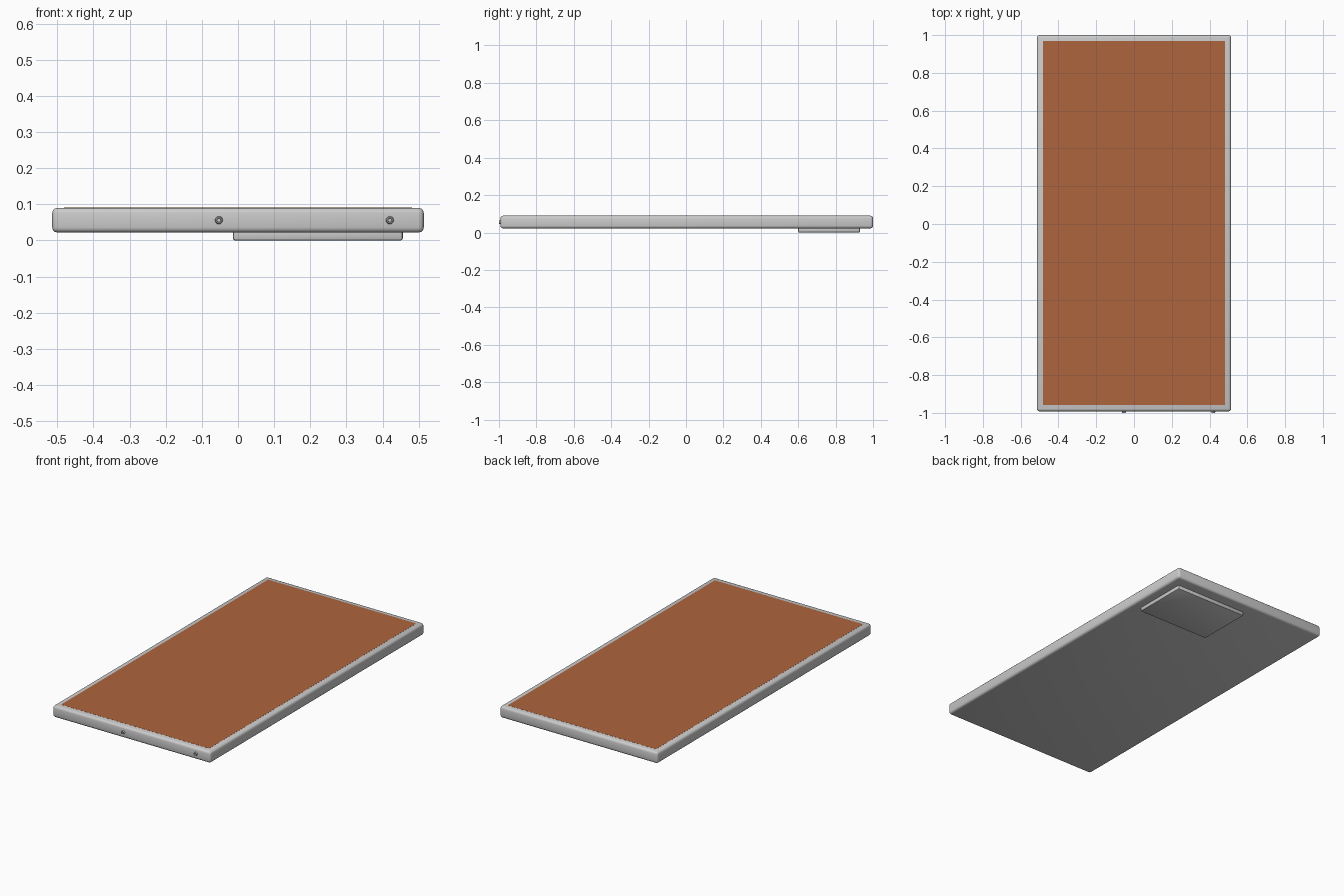
import bpy, bmesh
from math import pi, cos, sin

if "Cube" in bpy.data.objects:
    bpy.data.objects.remove(bpy.data.objects["Cube"])


def box(name, lo, hi, bevel=0.0, segments=3):
    """Axis-aligned box between two corners, with rounded edges."""
    bm = bmesh.new()
    bmesh.ops.create_cube(bm, size=1)
    for v in bm.verts:
        v.co = [(a + b) / 2 + c * (b - a) for a, b, c in zip(lo, hi, v.co)]
    if bevel:
        bmesh.ops.bevel(bm, geom=bm.edges[:], offset=bevel, segments=segments,
                        profile=0.5, affect='EDGES')
    return finish(name, bm)


def finish(name, bm):
    bmesh.ops.recalc_face_normals(bm, faces=bm.faces[:])
    mesh = bpy.data.meshes.new(name)
    bm.to_mesh(mesh)
    bm.free()
    obj = bpy.data.objects.new(name, mesh)
    bpy.context.collection.objects.link(obj)
    bpy.context.view_layer.objects.active = obj
    bpy.ops.object.select_all(action='DESELECT')
    obj.select_set(True)
    bpy.ops.object.shade_smooth_by_angle(angle=pi / 6)
    return obj


def screw(name, x, z, sides=12):
    """Small screw head facing -y with a recessed centre."""
    profile = [(0.011, -0.980), (0.011, -0.993), (0.009, -1.0),
               (0.006, -1.0), (0.005, -0.992)]
    bm = bmesh.new()
    rings = [[bm.verts.new((x + r * cos(2 * pi * i / sides), y,
                            z + r * sin(2 * pi * i / sides)))
              for i in range(sides)] for r, y in profile]
    for a, b in zip(rings, rings[1:]):
        for i in range(sides):
            j = (i + 1) % sides
            bm.faces.new((a[i], a[j], b[j], b[i]))
    bm.faces.new(rings[0])
    bm.faces.new(rings[-1])
    return finish(name, bm)


# Slab body with rounded edges
box("body", (-0.514, -0.992, 0.022), (0.514, 1.0, 0.09), 0.014)

# Coloured display panel, almost flush with the top
display = box("display", (-0.482, -0.957, 0.08), (0.482, 0.968, 0.0905))
mat = bpy.data.materials.new("display_orange")
mat.diffuse_color = (0.42, 0.13, 0.045, 1)
mat.use_nodes = True
mat.node_tree.nodes["Principled BSDF"].inputs["Base Color"].default_value = mat.diffuse_color
display.data.materials.append(mat)

# Raised camera plate under the far end
box("camera_plate", (-0.014, 0.6, 0.0), (0.456, 0.93, 0.035), 0.006, 2)

# Screws on the front edge
for side, x in (("left", -0.053), ("right", 0.42)):
    screw("screw_" + side, x, 0.056)
